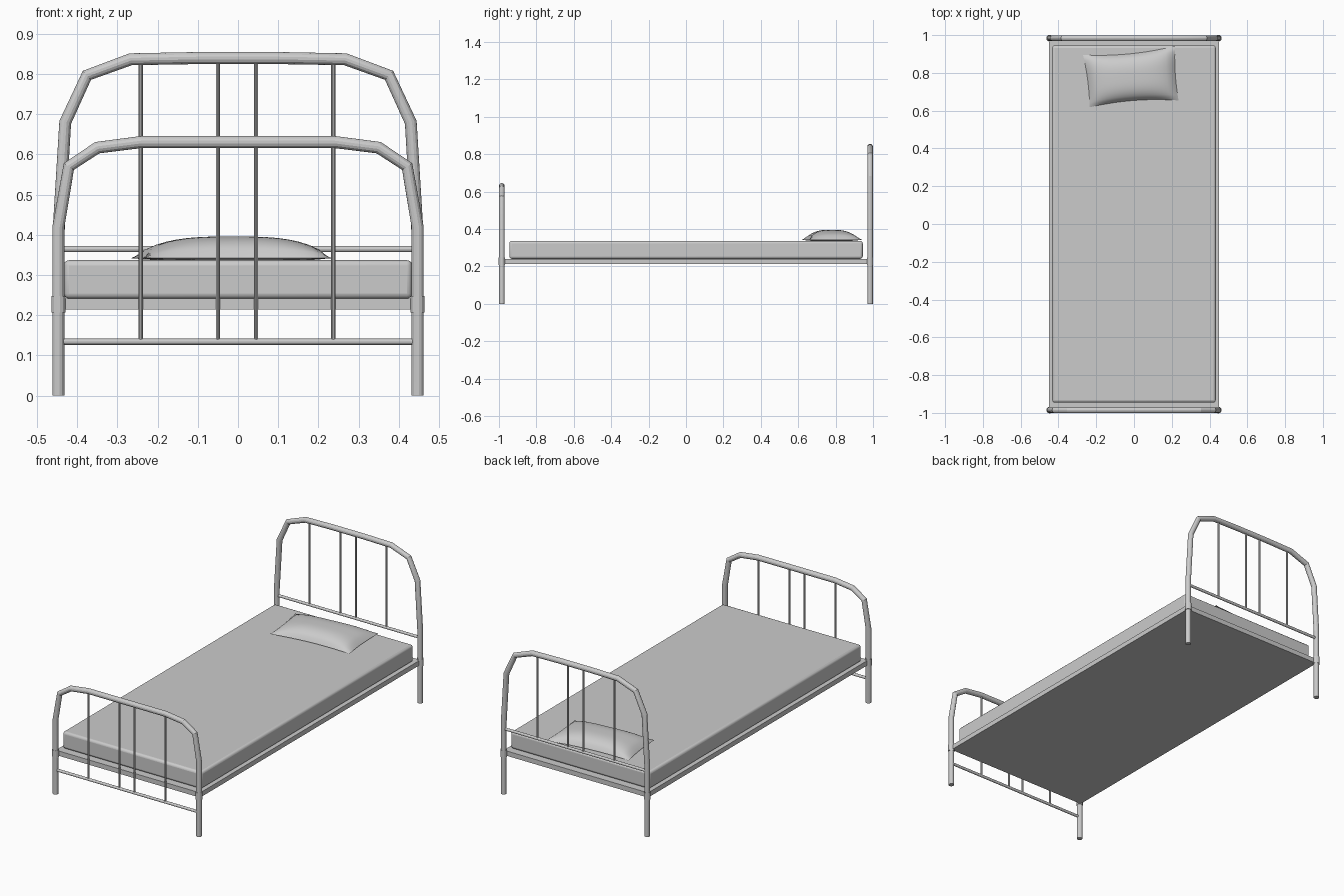
import bpy, bmesh
from mathutils import Vector

if "Cube" in bpy.data.objects:
    bpy.data.objects.remove(bpy.data.objects["Cube"])


def finish(ob, angle=0.6):
    bpy.ops.object.select_all(action='DESELECT')
    ob.select_set(True)
    bpy.context.view_layer.objects.active = ob
    bpy.ops.object.shade_smooth_by_angle(angle=angle)
    return ob


def tube(name, pts, radius, res=5):
    cu = bpy.data.curves.new(name, 'CURVE')
    cu.dimensions = '3D'
    cu.bevel_depth = radius
    cu.bevel_resolution = res
    cu.use_fill_caps = True
    sp = cu.splines.new('POLY')
    sp.points.add(len(pts) - 1)
    for p, co in zip(sp.points, pts):
        p.co = (*co, 1)
    ob = bpy.data.objects.new(name, cu)
    bpy.context.collection.objects.link(ob)
    bpy.ops.object.select_all(action='DESELECT')
    ob.select_set(True)
    bpy.context.view_layer.objects.active = ob
    bpy.ops.object.convert(target='MESH')
    return finish(bpy.context.object, 0.35)


def box(name, lo, hi, bevel=0, segments=3):
    lo, hi = Vector(lo), Vector(hi)
    bpy.ops.mesh.primitive_cube_add(size=1, location=(lo + hi) / 2)
    ob = bpy.context.object
    ob.name = name
    ob.scale = hi - lo
    bpy.ops.object.transform_apply(location=False, rotation=False, scale=True)
    if bevel:
        m = ob.modifiers.new("soft_edges", 'BEVEL')
        m.width, m.segments = bevel, segments
        finish(ob)
    return ob


def bed_end(name, y, half, rail_z, top_z):
    # bent tube: half profile mirrored to the other side
    path = [(-x, y, z) for x, z in half] + [(x, y, z) for x, z in reversed(half)]
    tube(name + "_frame", path, 0.015)
    tube(name + "_crossbar", [(-0.442, y, rail_z), (0.442, y, rail_z)], 0.0078)
    for i, x in enumerate((-0.242, -0.05, 0.045, 0.237)):
        tube(f"{name}_spindle_{i}", [(x, y, rail_z), (x, y, top_z)], 0.0052, 3)
    # collars where the base meets the legs
    for side in (-1, 1):
        tube(name + "_collar", [(side * 0.447, y, 0.207), (side * 0.447, y, 0.248)], 0.0175)


bed_end("headboard", 0.984,
        [(0.447, 0), (0.447, 0.40), (0.43, 0.68), (0.376, 0.797), (0.267, 0.837), (0.1, 0.84)],
        0.365, 0.838)
bed_end("footboard", -0.985,
        [(0.447, 0), (0.447, 0.42), (0.421, 0.57), (0.35, 0.617), (0.24, 0.631)],
        0.134, 0.63)

# base and mattress
box("bed_base", (-0.45, -0.98, 0.214), (0.45, 0.98, 0.241))
box("mattress", (-0.433, -0.945, 0.241), (0.433, 0.945, 0.337), 0.013)

# pillow: two grids sharing a pinched seam
A, B, C, D = (Vector(p) for p in ((-0.27, 0.62 + 0.275), (0.217, 0.942), (0.236, 0.654), (-0.235, 0.618)))
N = 20
bm = bmesh.new()
for sign in (1, -1):
    rows = []
    for i in range(N + 1):
        row = []
        for j in range(N + 1):
            u, v = 2 * i / N - 1, 2 * j / N - 1
            s, t = (u + 1) / 2, (v + 1) / 2
            p = D.lerp(C, s).lerp(A.lerp(B, s), t)
            p.x -= 0.008 * u * (1 - v * v)
            p.y -= 0.018 * v * (1 - u * u)
            puff = max(0, (1 - abs(u) ** 3) * (1 - abs(v) ** 3)) ** 0.65
            z = 0.342 + (0.054 if sign > 0 else -0.008) * puff
            row.append(bm.verts.new((p.x, p.y, z)))
        rows.append(row)
    for i in range(N):
        for j in range(N):
            q = [rows[i][j], rows[i + 1][j], rows[i + 1][j + 1], rows[i][j + 1]]
            bm.faces.new(q if sign > 0 else q[::-1])
bmesh.ops.remove_doubles(bm, verts=bm.verts, dist=1e-5)
me = bpy.data.meshes.new("pillow")
bm.to_mesh(me)
bm.free()
pillow = bpy.data.objects.new("pillow", me)
bpy.context.collection.objects.link(pillow)
finish(pillow, 1.0)
